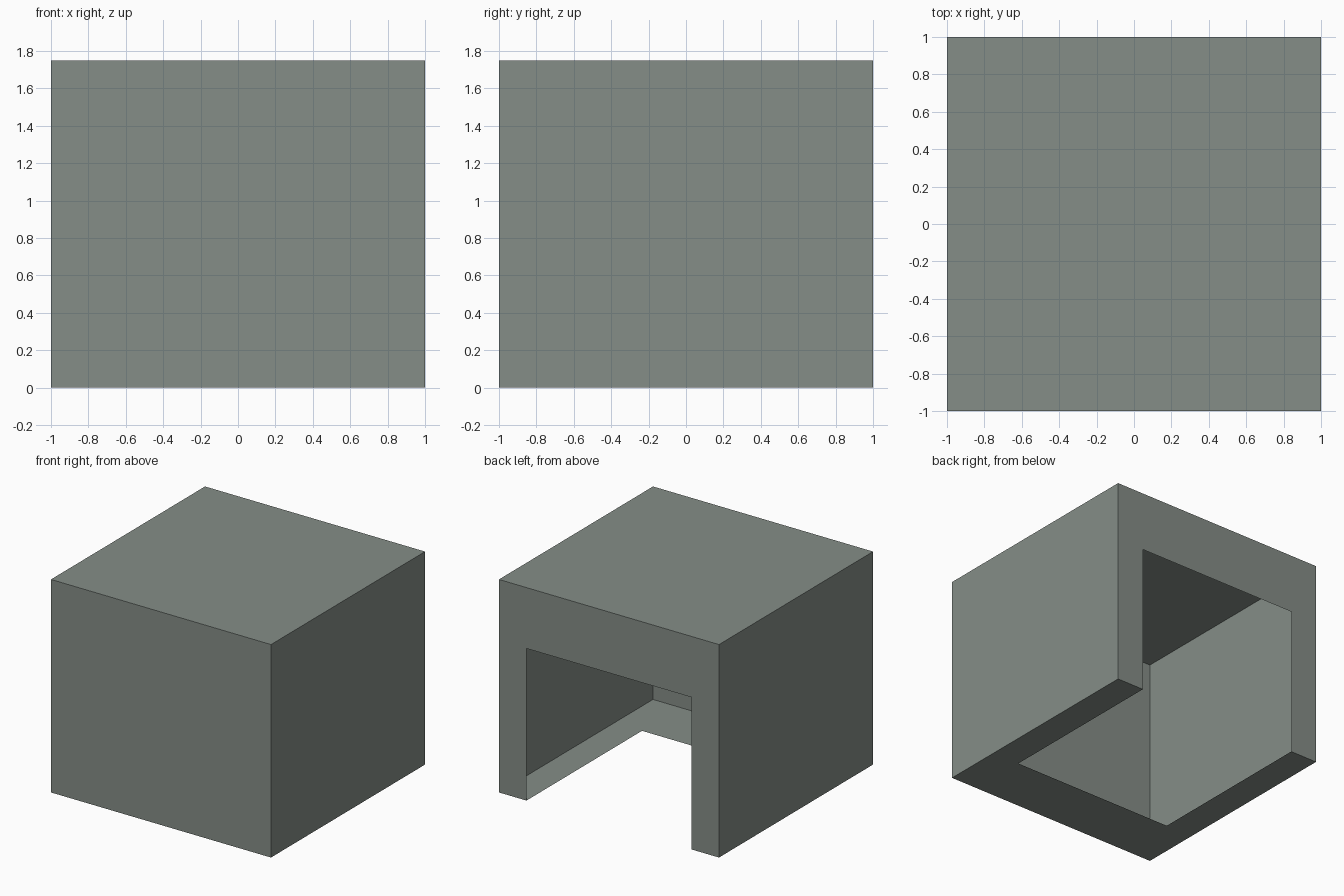
import bpy
import bmesh
from mathutils import Matrix, Vector

if "Cube" in bpy.data.objects:
    bpy.data.objects.remove(bpy.data.objects["Cube"])

H = 1.75        # overall height
SIDE = 0.75     # half width of the opening
LINTEL = 1.25   # top of the opening in the back
SILL = -0.5     # front edge of the opening in the floor

grey = bpy.data.materials.new("grey green")
grey.diffuse_color = (0.235, 0.27, 0.245, 1)
grey.use_nodes = True
grey.node_tree.nodes["Principled BSDF"].inputs["Base Color"].default_value = grey.diffuse_color

# Hollow single-skin box
bm = bmesh.new()
bmesh.ops.create_cube(bm, size=1, matrix=Matrix.Translation((0, 0, H / 2))
                      @ Matrix.Diagonal((2, 2, H, 1)))

# Score the skin along the outline of the opening
for co, no in (((SIDE, 0, 0), (1, 0, 0)), ((-SIDE, 0, 0), (1, 0, 0)),
               ((0, SILL, 0), (0, 1, 0)), ((0, 0, LINTEL), (0, 0, 1))):
    bmesh.ops.bisect_plane(bm, geom=bm.verts[:] + bm.edges[:] + bm.faces[:],
                           plane_co=Vector(co), plane_no=Vector(no))


# Remove the doorway in the back and the hole in the floor
def in_opening(face):
    c = face.calc_center_median()
    if abs(c.x) > SIDE:
        return False
    return (c.y > 0.999 and c.z < LINTEL) or (c.z < 0.001 and c.y > SILL)


bmesh.ops.delete(bm, geom=[f for f in bm.faces if in_opening(f)], context='FACES')

# Merge the leftover flat pieces
bmesh.ops.dissolve_limit(bm, angle_limit=0.01, verts=bm.verts[:], edges=bm.edges[:])

mesh = bpy.data.meshes.new("open_box")
bm.to_mesh(mesh)
bm.free()
mesh.materials.append(grey)
bpy.context.collection.objects.link(bpy.data.objects.new("open_box", mesh))
